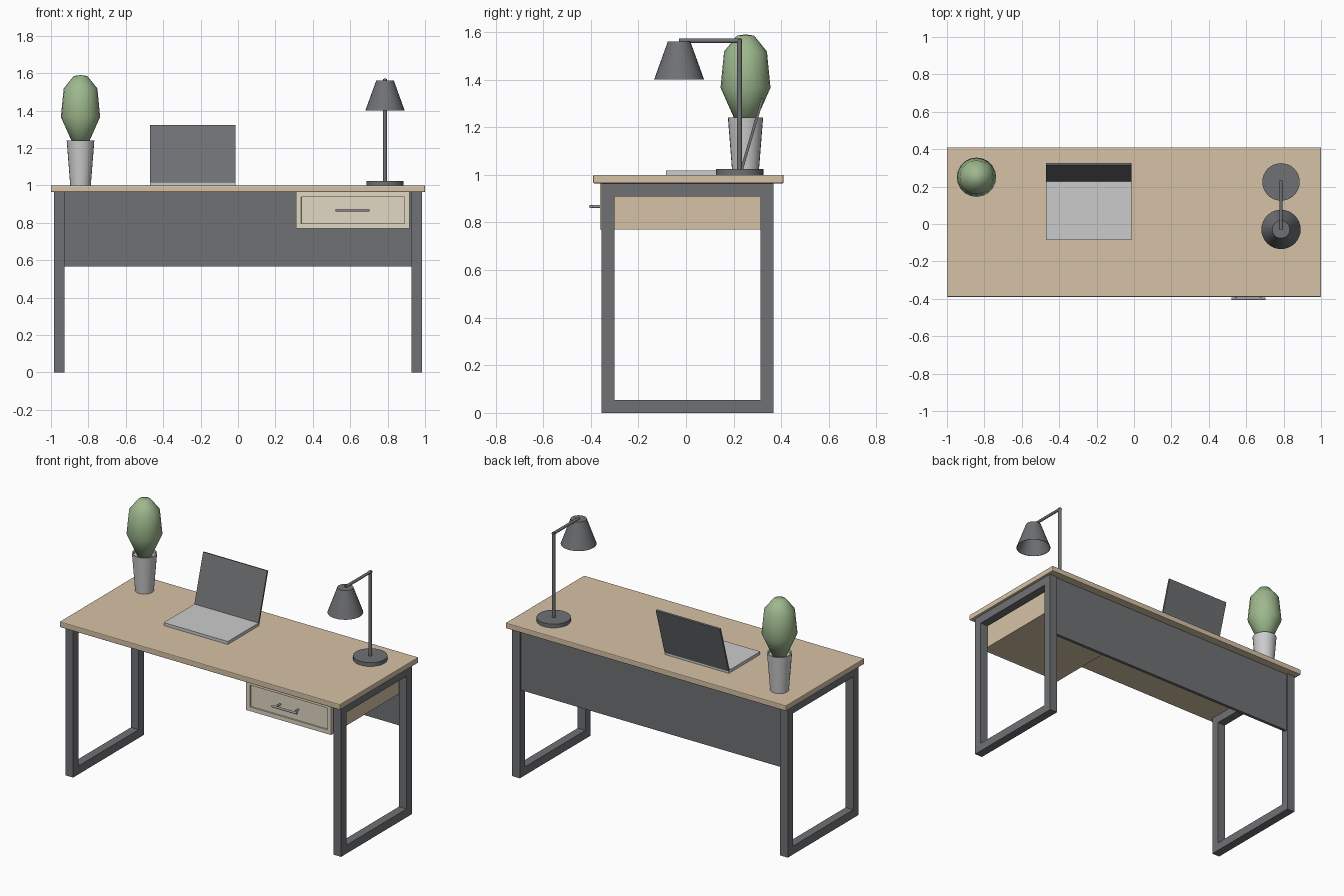
import bpy, bmesh, math
from mathutils import Vector

if "Cube" in bpy.data.objects:
    bpy.data.objects.remove(bpy.data.objects["Cube"])


def material(name, r, g, b):
    m = bpy.data.materials.new(name)
    m.diffuse_color = (r, g, b, 1)
    m.use_nodes = True
    m.node_tree.nodes["Principled BSDF"].inputs["Base Color"].default_value = m.diffuse_color
    return m


WOOD = material("wood", 0.68, 0.54, 0.38)
CREAM = material("pale_wood", 0.76, 0.69, 0.55)
METAL = material("dark_metal", 0.16, 0.165, 0.175)
SILVER = material("silver", 0.55, 0.55, 0.55)
STEEL = material("steel", 0.33, 0.33, 0.34)
WHITE = material("white", 0.88, 0.87, 0.86)
GREEN = material("green", 0.34, 0.48, 0.27)


def add(name, bm, mat, smooth=None):
    bmesh.ops.recalc_face_normals(bm, faces=bm.faces)
    me = bpy.data.meshes.new(name)
    bm.to_mesh(me)
    bm.free()
    ob = bpy.data.objects.new(name, me)
    bpy.context.collection.objects.link(ob)
    me.materials.append(mat)
    if smooth:
        bpy.ops.object.select_all(action='DESELECT')
        ob.select_set(True)
        bpy.context.view_layer.objects.active = ob
        bpy.ops.object.shade_smooth_by_angle(angle=math.radians(smooth))
    return ob


def box_bm(x0, x1, y0, y1, z0, z1):
    bm = bmesh.new()
    bmesh.ops.create_cube(bm, size=1)
    for v in bm.verts:
        v.co = ((x0 + x1) / 2 + v.co.x * (x1 - x0),
                (y0 + y1) / 2 + v.co.y * (y1 - y0),
                (z0 + z1) / 2 + v.co.z * (z1 - z0))
    return bm


def box(name, mat, *b):
    return add(name, box_bm(*b), mat)


def extrude(bm, faces, vec):
    ext = bmesh.ops.extrude_face_region(bm, geom=faces)
    bmesh.ops.translate(bm, vec=vec, verts=[g for g in ext["geom"]
                                            if isinstance(g, bmesh.types.BMVert)])


def lathe(name, mat, x, y, profile, sides=32, smooth=40):
    bm = bmesh.new()
    vs = [bm.verts.new((x + r, y, z)) for r, z in profile]
    edges = [bm.edges.new(p) for p in zip(vs, vs[1:])]
    bmesh.ops.spin(bm, geom=vs + edges, cent=(x, y, 0), axis=(0, 0, 1),
                   angle=2 * math.pi, steps=sides, use_duplicate=False)
    bmesh.ops.remove_doubles(bm, verts=bm.verts, dist=1e-5)
    return add(name, bm, mat, smooth)


def rod(name, mat, a, b, r, sides=16):
    a, b = Vector(a), Vector(b)
    bm = bmesh.new()
    bmesh.ops.create_cone(bm, cap_ends=True, segments=sides, radius1=r,
                          radius2=r, depth=(b - a).length)
    rot = (b - a).to_track_quat('Z', 'Y').to_matrix()
    for v in bm.verts:
        v.co = rot @ v.co + (a + b) / 2
    return add(name, bm, mat, 40)


# Tabletop with softened edges
top = box("tabletop", WOOD, -1, 1, -0.39, 0.41, 0.964, 1.0)
bev = top.modifiers.new("bevel", 'BEVEL')
bev.width, bev.segments = 0.005, 2

# Rectangular leg frames: outer and inner outline bridged, then extruded
for side, x in (("left", -0.983), ("right", 0.928)):
    bm = bmesh.new()
    outer, inner = [[bm.verts.new((x, y, z)) for y, z in
                     ((-0.354 + t, t), (0.367 - t, t), (0.367 - t, 0.964 - t), (-0.354 + t, 0.964 - t))]
                    for t in (0, 0.054)]
    ring = [bm.faces.new((outer[i], outer[(i + 1) % 4], inner[(i + 1) % 4], inner[i]))
            for i in range(4)]
    extrude(bm, ring, (0.055, 0, 0))
    add(side + "_leg_frame", bm, METAL)

# Back panel
box("back_panel", METAL, -0.928, 0.928, 0.337, 0.357, 0.565, 0.964)

# Drawer box and drawer front with a sunk panel
box("drawer_box", WOOD, 0.313, 0.915, -0.345, 0.335, 0.77, 0.964)
bm = box_bm(0.311, 0.917, -0.361, -0.345, 0.77, 0.964)
front = min(bm.faces, key=lambda f: f.calc_center_median().y)
bmesh.ops.inset_region(bm, faces=[front], thickness=0.038)
bmesh.ops.inset_region(bm, faces=[front], thickness=0.0005)
bmesh.ops.translate(bm, verts=front.verts, vec=(0, 0.009, 0))
add("drawer_front", bm, CREAM)

# Drawer handle
rod("handle_bar", STEEL, (0.522, -0.4, 0.867), (0.702, -0.4, 0.867), 0.007)
for i, x in enumerate((0.547, 0.677)):
    rod(f"handle_post_{i + 1}", STEEL, (x, -0.4, 0.867), (x, -0.351, 0.867), 0.006)

# Laptop: base and tilted lid
box("laptop_base", SILVER, -0.47, -0.013, -0.085, 0.235, 1.0, 1.019)
bm = bmesh.new()
lid = bm.faces.new([bm.verts.new((-0.47, y, z)) for y, z in
                    ((0.226, 1.016), (0.237, 1.013), (0.327, 1.319), (0.316, 1.322))])
extrude(bm, [lid], (0.457, 0, 0))
add("laptop_lid", bm, METAL)

# Desk lamp
LX, LY, SY = 0.786, 0.225, -0.029
lathe("lamp_base", METAL, LX, LY, [(0, 1.0), (0.1, 1.0), (0.1, 1.024), (0, 1.024)])
rod("lamp_stem", METAL, (LX, LY, 1.02), (LX, LY, 1.569), 0.0105)
rod("lamp_arm", METAL, (LX, LY + 0.008, 1.563), (LX, SY, 1.563), 0.009)
lathe("lamp_shade", METAL, LX, SY,
      [(0, 1.561), (0.047, 1.561), (0.105, 1.4), (0.102, 1.4), (0.044, 1.558), (0, 1.558)])

# Potted plant
PX, PY = -0.842, 0.25
lathe("plant_pot", WHITE, PX, PY,
      [(0, 1.0), (0.055, 1.0), (0.074, 1.241), (0.066, 1.241), (0.064, 1.225), (0, 1.225)], 24)
lathe("plant_foliage", GREEN, PX, PY,
      [(0, 1.212), (0.04, 1.22), (0.105, 1.366), (0.09, 1.518), (0.036, 1.585), (0, 1.59)], 20, 60)
